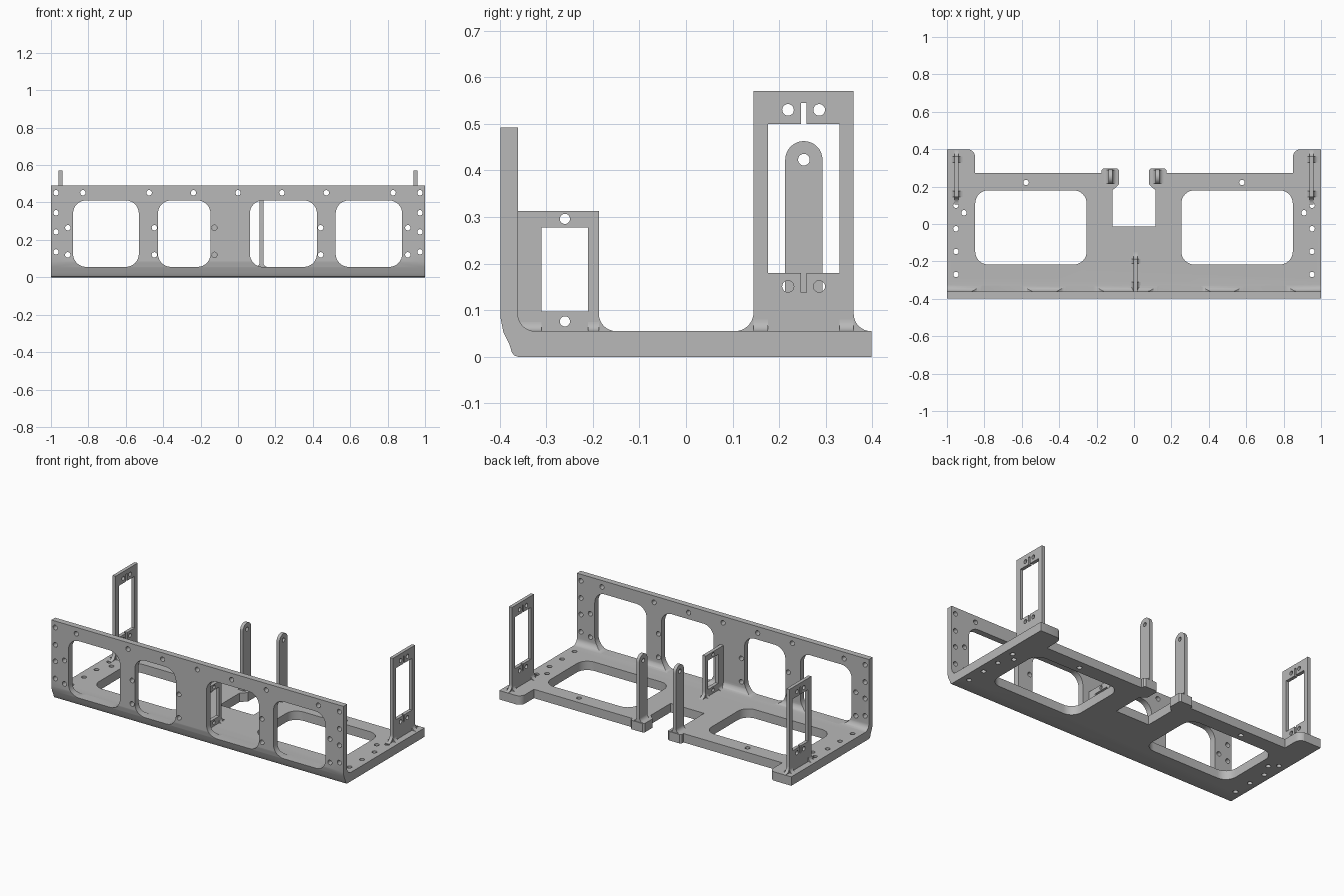
import bpy, bmesh
from math import cos, sin, radians
from mathutils import Matrix

cube = bpy.data.objects.get("Cube")
if cube:
    bpy.data.objects.remove(cube, do_unlink=True)

grey = bpy.data.materials.new("plain_grey")
grey.use_nodes = True
grey.diffuse_color = (0.48, 0.48, 0.48, 1)
grey.node_tree.nodes["Principled BSDF"].inputs["Base Color"].default_value = grey.diffuse_color

FLOOR = 0.055
# Local (u, v, depth) to world, by the axis a plate is extruded along
AXES = {
    "x": Matrix(((0, 0, 1), (1, 0, 0), (0, 1, 0))).to_4x4(),
    "y": Matrix(((1, 0, 0), (0, 0, -1), (0, 1, 0))).to_4x4(),
    "z": Matrix.Identity(4),
}


def arc(cx, cy, r, a0, a1, n=8):
    angles = [radians(a0 + (a1 - a0) * i / n) for i in range(n + 1)]
    return [(cx + r * cos(a), cy + r * sin(a)) for a in angles]


def circle(cx, cy, r=0.0145):
    return arc(cx, cy, r, 0, 360, 20)[:-1]


def box(u0, u1, v0, v1):
    return [(u0, v0), (u1, v0), (u1, v1), (u0, v1)]


def rounded(u0, u1, v0, v1, r=0.07):
    return (arc(u1 - r, v1 - r, r, 0, 90) + arc(u0 + r, v1 - r, r, 90, 180)
            + arc(u0 + r, v0 + r, r, 180, 270) + arc(u1 - r, v0 + r, r, 270, 360))


def finish(obj):
    bpy.ops.object.select_all(action="DESELECT")
    obj.select_set(True)
    bpy.context.view_layer.objects.active = obj
    bpy.ops.object.shade_smooth_by_angle(angle=radians(35))


def plate(name, loops, axis, start, end):
    """Fill closed loops (inner ones become holes) and extrude along an axis."""
    curve = bpy.data.curves.new(name, "CURVE")
    curve.dimensions = "2D"
    curve.fill_mode = "BOTH"
    curve.extrude = abs(end - start) / 2
    for loop in loops:
        spline = curve.splines.new("POLY")
        spline.points.add(len(loop) - 1)
        for point, (u, v) in zip(spline.points, loop):
            point.co = (u, v, 0, 1)
        spline.use_cyclic_u = True
    temp = bpy.data.objects.new(name + "_outline", curve)
    bpy.context.collection.objects.link(temp)
    graph = bpy.context.evaluated_depsgraph_get()
    mesh = bpy.data.meshes.new_from_object(temp.evaluated_get(graph))
    bpy.data.objects.remove(temp, do_unlink=True)
    middle = (start + end) / 2
    shift = Matrix.Translation([middle if a == axis else 0 for a in "xyz"])
    bm = bmesh.new()
    bm.from_mesh(mesh)
    bmesh.ops.remove_doubles(bm, verts=bm.verts, dist=1e-5)
    bmesh.ops.transform(bm, matrix=shift @ AXES[axis], verts=bm.verts)
    bmesh.ops.recalc_face_normals(bm, faces=bm.faces)
    bm.to_mesh(mesh)
    bm.free()
    mesh.materials.clear()
    mesh.materials.append(grey)
    obj = bpy.data.objects.new(name, mesh)
    bpy.context.collection.objects.link(obj)
    finish(obj)
    return obj


def cut(obj, cutters):
    for cutter in cutters:
        mod = obj.modifiers.new("cut", "BOOLEAN")
        mod.operation = "DIFFERENCE"
        mod.solver = "EXACT"
        mod.object = cutter
    graph = bpy.context.evaluated_depsgraph_get()
    mesh = bpy.data.meshes.new_from_object(obj.evaluated_get(graph))
    obj.modifiers.clear()
    obj.data = mesh
    for cutter in cutters:
        bpy.data.objects.remove(cutter, do_unlink=True)
    finish(obj)


# Frame: floor and front wall in one L-shaped section
section = [(0.398, 0), (0.398, FLOOR)]
section += arc(-0.324, FLOOR + 0.037, 0.037, 270, 180)
section += [(-0.361, 0.492), (-0.398, 0.492), (-0.398, 0.083), (-0.392, 0.053),
            (-0.378, 0.024), (-0.374, 0.01), (-0.369, 0.003), (-0.36, 0)]
frame = plate("frame", [section], "x", -1, 1)

# Rear edge of the floor, with its notch and tabs
half = [(0.115, -0.013), (0.115, 0.18), (0.08, 0.212), (0.08, 0.288), (0.09, 0.297),
        (0.165, 0.297), (0.174, 0.288), (0.174, 0.273), (0.85, 0.273)]
half += arc(0.89, 0.359, 0.04, 180, 90) + [(0.89, 0.5)]
rear = half + [(-u, v) for u, v in reversed(half)]

# Floor windows and bolt holes
floor_loops = [rear]
for s in (-1, 1):
    a, b = sorted((s * 0.253, s * 0.849))
    floor_loops.append(rounded(a, b, -0.217, 0.18))
    floor_loops += [circle(s * 0.577, 0.222), circle(s * 0.909, 0.06)]
    floor_loops += [circle(s * 0.952, y) for y in (0.1, -0.025, -0.147, -0.27)]

# Wall windows and bolt holes
wall_loops = [rounded(a, b, FLOOR + 0.0005, 0.411) for a, b in
              ((-0.882, -0.53), (-0.428, -0.147), (0.063, 0.422), (0.522, 0.878))]
wall_loops += [circle(x, 0.452) for x in (-0.475, -0.238, 0, 0.235, 0.472)]
wall_loops += [circle(x, z) for x in (-0.91, -0.447, -0.126, 0.442, 0.908) for z in (0.12, 0.265)]
for s in (-1, 1):
    wall_loops.append(circle(s * 0.829, 0.452))
    wall_loops += [circle(s * 0.973, z) for z in (0.136, 0.243, 0.345, 0.452)]

cut(frame, [plate("floor_cutter", floor_loops, "z", -0.1, 0.2),
            plate("wall_cutter", wall_loops, "y", -0.5, -0.3)])


def foot(name, x, thick, y0, y1, r):
    """Concave flare where an upright meets the floor."""
    h = thick / 2
    low = FLOOR - 0.005
    outline = [(x - h - r, low)] + arc(x - h - r, FLOOR + r, r, 270, 360)
    outline += arc(x + h + r, FLOOR + r, r, 180, 270) + [(x + h + r, low)]
    plate(name, [outline], "y", y0, y1)


# Tall brackets on the rear corners
low = FLOOR - 0.005
tall = [(0.105, low)] + arc(0.105, FLOOR + 0.04, 0.04, 270, 360)
tall += [(0.145, 0.571), (0.36, 0.571)]
tall += arc(0.397, FLOOR + 0.037, 0.037, 180, 270) + [(0.397, low)]
opening = [(0.176, 0.18), (0.247, 0.18), (0.247, 0.138), (0.259, 0.138), (0.259, 0.18), (0.33, 0.18),
           (0.33, 0.5), (0.259, 0.5), (0.259, 0.545), (0.247, 0.545), (0.247, 0.5), (0.176, 0.5)]
bolts = [circle(y, z, 0.0125) for y in (0.219, 0.286) for z in (0.151, 0.53)]

# Round-topped posts beside the notch
post = [(0.213, low), (0.293, low)] + arc(0.253, 0.423, 0.04, 0, 180, 16)

for side, s in (("right", -1), ("left", 1)):
    x = s * 0.95
    plate(side + "_bracket", [tall, opening] + bolts, "x", x - 0.0105, x + 0.0105)
    foot(side + "_bracket_front_foot", x, 0.021, 0.145, 0.176, 0.025)
    foot(side + "_bracket_rear_foot", x, 0.021, 0.33, 0.36, 0.025)
    x = s * 0.125
    plate(side + "_post", [post, circle(0.253, 0.423, 0.0125)], "x", x - 0.01, x + 0.01)
    foot(side + "_post_foot", x, 0.02, 0.216, 0.29, 0.025)

# Small bracket behind the wall
small = [(-0.37, low), (-0.37, 0.313), (-0.187, 0.313)]
small += arc(-0.15, FLOOR + 0.037, 0.037, 180, 270) + [(-0.15, low)]
plate("middle_bracket", [small, box(-0.31, -0.21, 0.097, 0.277),
                         circle(-0.26, 0.296, 0.011), circle(-0.26, 0.076, 0.011)],
      "x", -0.004, 0.018)
foot("middle_bracket_front_foot", 0.007, 0.022, -0.361, -0.31, 0.02)
foot("middle_bracket_rear_foot", 0.007, 0.022, -0.21, -0.187, 0.02)
